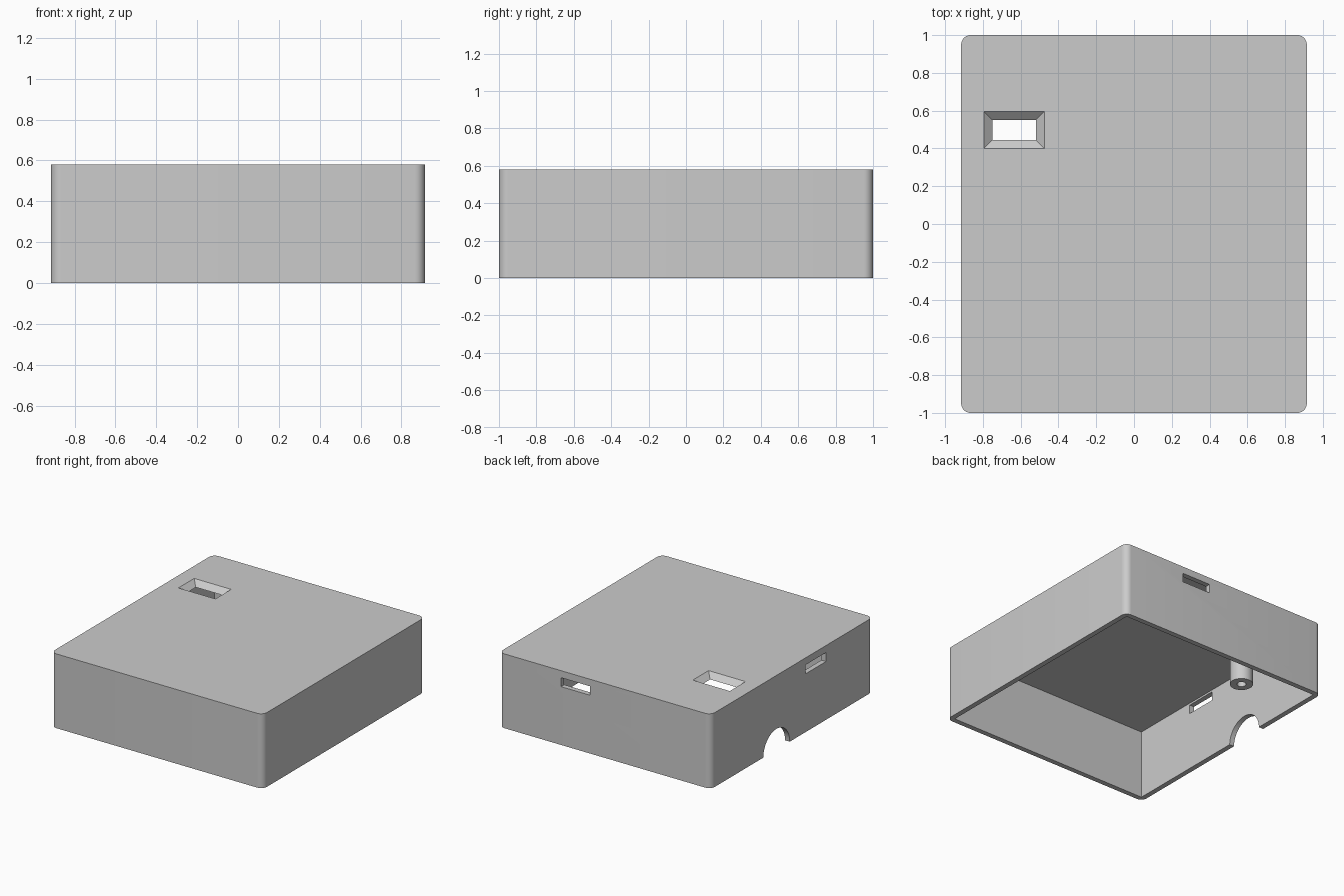
import bpy, bmesh
from math import pi
from mathutils import Matrix, Vector

cube = bpy.data.objects.get("Cube")
if cube:
    bpy.data.objects.remove(cube, do_unlink=True)

WIDTH, DEPTH, HEIGHT, WALL = 1.83, 2.0, 0.58, 0.04

grey = bpy.data.materials.new("plain grey")
grey.use_nodes = True
grey.diffuse_color = (0.6, 0.6, 0.6, 1)
grey.node_tree.nodes["Principled BSDF"].inputs["Base Color"].default_value = grey.diffuse_color


def finish(name, bm):
    bmesh.ops.recalc_face_normals(bm, faces=bm.faces)
    mesh = bpy.data.meshes.new(name)
    bm.to_mesh(mesh)
    bm.free()
    mesh.materials.append(grey)
    obj = bpy.data.objects.new(name, mesh)
    bpy.context.collection.objects.link(obj)
    return obj


def box(name, low, high, corner=0, flare=0):
    """Box between two corners; can round upright edges or widen the top."""
    low, high = Vector(low), Vector(high)
    size, mid = high - low, (low + high) / 2
    bm = bmesh.new()
    bmesh.ops.create_cube(bm, size=1)
    for v in bm.verts:
        side = v.co * 2
        v.co = mid + v.co * size
        if flare and side.z > 0:
            v.co += Vector((side.x * flare, side.y * flare, 0))
    if corner:
        upright = [e for e in bm.edges
                   if abs(e.verts[0].co.z - e.verts[1].co.z) > 0.1]
        bmesh.ops.bevel(bm, geom=upright, offset=corner, segments=8,
                        profile=0.5, affect='EDGES')
    return finish(name, bm)


def cylinder(name, radius, length, centre, turn=None):
    bm = bmesh.new()
    spin = turn or Matrix.Identity(4)
    bmesh.ops.create_cone(bm, cap_ends=True, segments=48, radius1=radius,
                          radius2=radius, depth=length,
                          matrix=Matrix.Translation(centre) @ spin)
    return finish(name, bm)


def cut(target, cutter):
    """Subtract the cutter and remove it."""
    mod = target.modifiers.new("cut", 'BOOLEAN')
    mod.operation, mod.solver, mod.object = 'DIFFERENCE', 'EXACT', cutter
    bpy.context.view_layer.objects.active = target
    bpy.ops.object.modifier_apply(modifier=mod.name)
    bpy.data.objects.remove(cutter, do_unlink=True)


def smooth(obj):
    bpy.ops.object.select_all(action='DESELECT')
    obj.select_set(True)
    bpy.context.view_layer.objects.active = obj
    bpy.ops.object.shade_smooth_by_angle(angle=pi / 6)


# Housing: rounded box, open underneath
x, y, ceiling = WIDTH / 2, DEPTH / 2, HEIGHT - WALL
housing = box("housing", (-x, -y, 0), (x, y, HEIGHT), corner=0.05)
cut(housing, box("cavity", (WALL - x, WALL - y, -0.1), (x - WALL, y - WALL, ceiling)))

# Port slots in the back wall and one side wall
cut(housing, box("back_slot", (0.13, y - 0.1, 0.455), (0.38, y + 0.1, 0.525)))
cut(housing, box("side_slot", (-x - 0.1, -0.42, 0.455), (0.1 - x, -0.17, 0.525)))

# Cable arch at the foot of the side wall
cut(housing, cylinder("cable_arch", 0.163, 0.2, (-x, 0.19, 0), Matrix.Rotation(pi / 2, 4, 'Y')))

# Window in the top with sloping sides
cut(housing, box("window_opening", (-0.75, 0.445, 0.4), (-0.52, 0.55, 0.6)))
cut(housing, box("window_slope", (-0.75, 0.445, ceiling), (-0.52, 0.55, HEIGHT + 0.001), flare=0.046))
smooth(housing)

# Hollow screw post under the top
post_x, post_y, post_foot = -0.75, 0.307, 0.33
length = ceiling - post_foot
post = cylinder("screw_post", 0.083, length, (post_x, post_y, post_foot + length / 2))
cut(post, cylinder("screw_hole", 0.033, length, (post_x, post_y, post_foot + length / 2 - 0.01)))
smooth(post)
